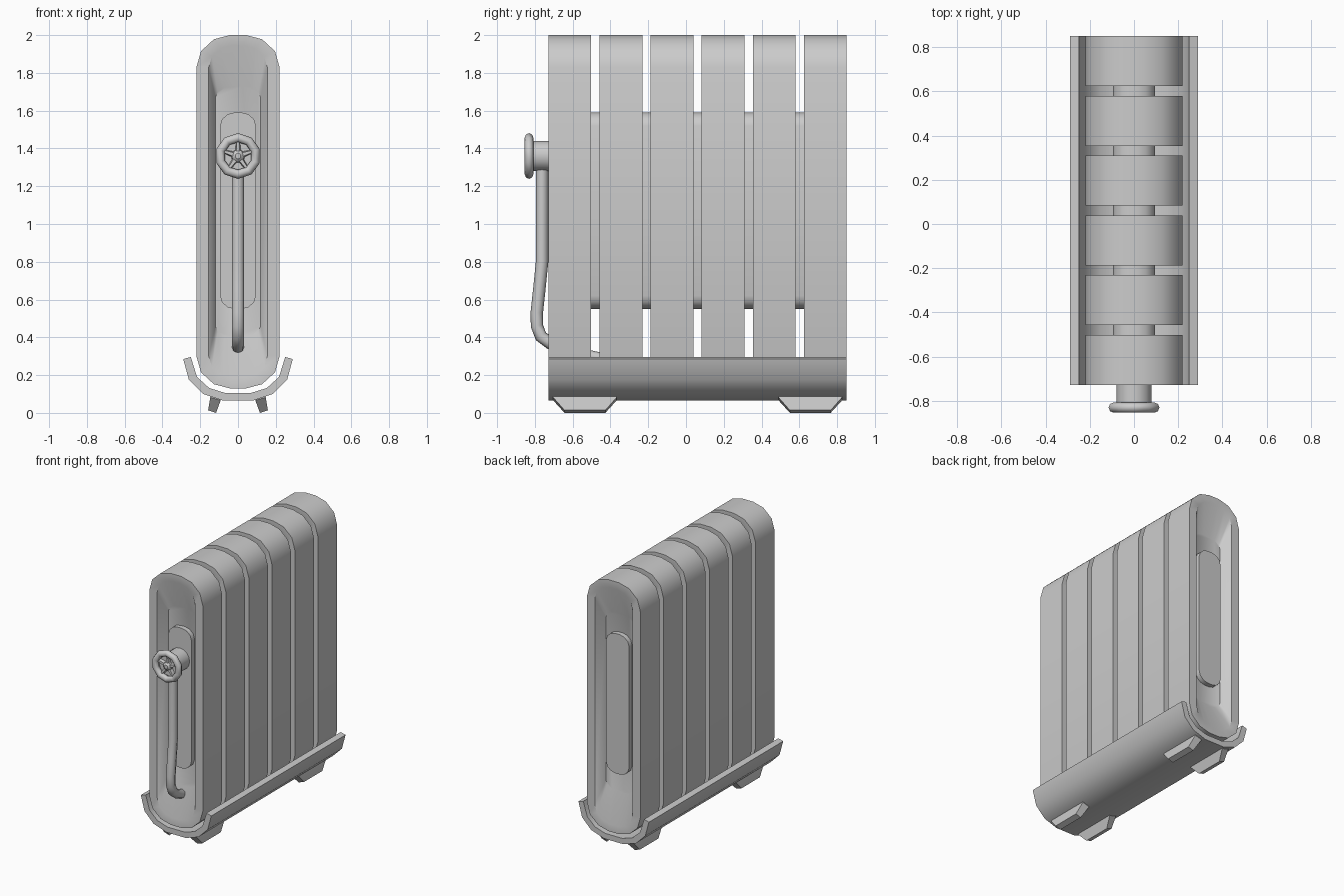
import bpy, bmesh, math
from mathutils import Vector

if "Cube" in bpy.data.objects:
    bpy.data.objects.remove(bpy.data.objects["Cube"])


def finish(obj, angle=40):
    bpy.ops.object.select_all(action='DESELECT')
    obj.select_set(True)
    bpy.context.view_layer.objects.active = obj
    bpy.ops.object.shade_smooth_by_angle(angle=math.radians(angle))
    return obj


def loft(name, rings, angle=40, closed=False):
    """Skin a list of equal-length rings; cap the ends unless the loft is closed."""
    bm = bmesh.new()
    vr = [[bm.verts.new(p) for p in r] for r in rings]
    n = len(vr[0])
    pairs = list(zip(vr, vr[1:])) + ([(vr[-1], vr[0])] if closed else [])
    for a, b in pairs:
        for i in range(n):
            j = (i + 1) % n
            bm.faces.new((a[i], a[j], b[j], b[i]))
    if not closed:
        bm.faces.new(vr[0])
        bm.faces.new(vr[-1])
    bmesh.ops.recalc_face_normals(bm, faces=bm.faces)
    mesh = bpy.data.meshes.new(name)
    bm.to_mesh(mesh)
    bm.free()
    obj = bpy.data.objects.new(name, mesh)
    bpy.context.collection.objects.link(obj)
    return finish(obj, angle)


def capsule(hw, z0, z1, cap):
    """Upright rounded outline: half width, straight side from z0 to z1, cap height."""
    quarter = [(1, 0), (.89, .5), (.58, .87), (.2, 1)]
    top = [(hw * u, z1 + cap * v) for u, v in quarter]
    top += [(-x, z) for x, z in reversed(top)]
    return top + [(x, z0 + z1 - z) for x, z in reversed(top)]


def at_y(outline, y):
    return [(x, y, z) for x, z in outline]


FRONT, BACK, WIDTH = -.728, .85, .226
PITCH = (BACK - FRONT - WIDTH) / 5

# Six fins, dished on both faces
rim = capsule(.22, .30, 1.83, .17)
lip = capsule(.155, .30, 1.83, .115)
floor = capsule(.12, .46, 1.67, .06)
for i in range(6):
    a = FRONT + i * PITCH
    b = a + WIDTH
    loft(f"fin_{i + 1}", [at_y(floor, a + .08), at_y(lip, a), at_y(rim, a),
                          at_y(rim, b), at_y(lip, b), at_y(floor, b - .08)])

# Core joining the fins
core = capsule(.095, .62, 1.52, .07)
loft("core", [at_y(core, FRONT + .045), at_y(core, BACK - .045)], 50)

# Curved base tray
outer = [(.29, .285), (.26, .175), (.185, .10), (.08, .065)]
inner = [(.25, .296), (.217, .19), (.153, .132), (.07, .106)]
tray = (outer + [(-x, z) for x, z in reversed(outer)]
        + [(-x, z) for x, z in inner] + list(reversed(inner)))
loft("base_tray", [at_y(tray, FRONT), at_y(tray, BACK)])

# Four splayed feet
for side, s in (("left", -1), ("right", 1)):
    for end, y in (("front", -.535), ("back", .658)):
        levels = []
        for h, x_in, x_out, z_in, z_out in ((.108, .116, .158, 0, .014),
                                            (.168, .092, .147, .066, .082),
                                            (.168, .085, .143, .085, .10)):
            levels.append([(s * x_in, y - h, z_in), (s * x_out, y - h, z_out),
                           (s * x_out, y + h, z_out), (s * x_in, y + h, z_in)])
        loft(f"{end}_{side}_foot", levels, 25)

# Control knob: stem, wheel rim, spokes and hub
KZ = 1.36


def circle(r, y, n=10):
    return [(r * math.sin(math.tau * k / n), y, KZ + r * math.cos(math.tau * k / n))
            for k in range(n)]


loft("knob_stem", [circle(.08, FRONT + .06, 16), circle(.08, -.812, 16)])
loft("knob_wheel", [circle(.097 + .024 * math.cos(t), -.831 + .023 * math.sin(t))
                    for t in (math.tau * k / 8 for k in range(8))], 50, closed=True)
loft("knob_hub", [circle(.036, -.81), circle(.033, -.832), circle(.015, -.847)], 30)
for k in range(5):
    t = math.tau * k / 5
    d = Vector((math.sin(t), 0, math.cos(t)))
    e = Vector((math.cos(t), 0, -math.sin(t)))
    rings = []
    for r, w in ((.015, .017), (.088, .009)):
        c = Vector((0, 0, KZ)) + d * r
        rings.append([c + e * u + Vector((0, y, 0))
                      for u, y in ((-w, -.81), (w, -.81), (w * .6, -.836), (-w * .6, -.836))])
    loft(f"knob_spoke_{k + 1}", rings, 30)

# Bent feed pipe running from the knob down into the fins
path = [(-.762, 1.33), (-.762, .80), (-.776, .66), (-.790, .53), (-.789, .46),
        (-.768, .405), (-.72, .37), (-.60, .322), (-.48, .292), (-.22, .26)]
curve = bpy.data.curves.new("feed_pipe", 'CURVE')
curve.dimensions = '3D'
curve.bevel_depth = .033
curve.bevel_resolution = 2
curve.use_fill_caps = True
spline = curve.splines.new('POLY')
spline.points.add(len(path) - 1)
for p, (y, z) in zip(spline.points, path):
    p.co = (0, y, z, 1)
pipe = bpy.data.objects.new("feed_pipe", curve)
bpy.context.collection.objects.link(pipe)
bpy.ops.object.select_all(action='DESELECT')
pipe.select_set(True)
bpy.context.view_layer.objects.active = pipe
bpy.ops.object.convert(target='MESH')
finish(bpy.context.view_layer.objects.active, 50)
